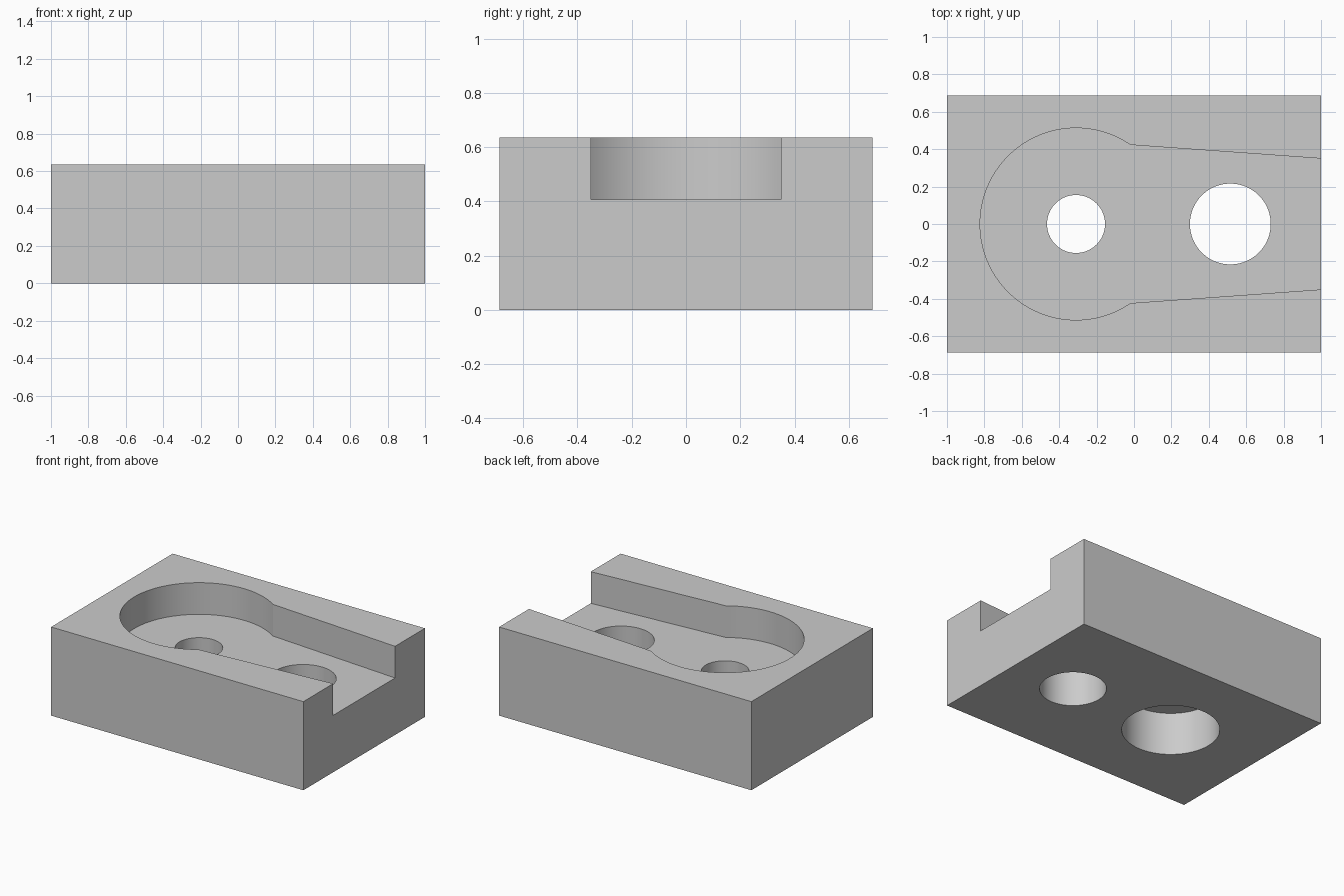
import bpy
import bmesh
from math import acos, cos, sin, pi, radians

if "Cube" in bpy.data.objects:
    bpy.data.objects.remove(bpy.data.objects["Cube"], do_unlink=True)

LENGTH, WIDTH, HEIGHT = 2.0, 1.376, 0.635
FLOOR = 0.408                 # pocket floor height
BORE_X, SLOT_X = -0.31, 0.515  # hole centres
POCKET_R, NECK_X = 0.513, -0.02
MOUTH_HALF = 0.35
OVER = 0.2                    # cutter overshoot

grey = bpy.data.materials.new("plain grey")
grey.use_nodes = True
grey.diffuse_color = (0.6, 0.6, 0.6, 1)
grey.node_tree.nodes["Principled BSDF"].inputs["Base Color"].default_value = (0.6, 0.6, 0.6, 1)


def prism(name, outline, z0, z1):
    """Extrude a counter-clockwise outline from z0 to z1."""
    bm = bmesh.new()
    base = bm.faces.new([bm.verts.new((x, y, z0)) for x, y in outline])
    top = bmesh.ops.extrude_face_region(bm, geom=[base])["geom"]
    bmesh.ops.translate(bm, vec=(0, 0, z1 - z0),
                        verts=[g for g in top if isinstance(g, bmesh.types.BMVert)])
    bmesh.ops.recalc_face_normals(bm, faces=bm.faces)
    mesh = bpy.data.meshes.new(name)
    bm.to_mesh(mesh)
    bm.free()
    mesh.materials.append(grey)
    obj = bpy.data.objects.new(name, mesh)
    bpy.context.collection.objects.link(obj)
    return obj


def arc(cx, radius, start, end, steps):
    return [(cx + radius * cos(start + (end - start) * i / steps),
             radius * sin(start + (end - start) * i / steps)) for i in range(steps + 1)]


def circle(cx, radius):
    return arc(cx, radius, 0, 2 * pi, 96)[:-1]


# Solid block
hx, hy = LENGTH / 2, WIDTH / 2
block = prism("block", [(-hx, -hy), (hx, -hy), (hx, hy), (-hx, hy)], 0, HEIGHT)

# Keyhole pocket: round end plus a tapering channel open at one side
neck_angle = acos((NECK_X - BORE_X) / POCKET_R)
neck_half = POCKET_R * sin(neck_angle)
slope = (MOUTH_HALF - neck_half) / (hx - NECK_X)
end_half = MOUTH_HALF + slope * OVER
pocket = arc(BORE_X, POCKET_R, neck_angle, 2 * pi - neck_angle, 96)
pocket += [(hx + OVER, -end_half), (hx + OVER, end_half)]

# Pocket, two through holes, and a counterbore from beneath
cutters = [
    prism("pocket_cutter", pocket, FLOOR, HEIGHT + OVER),
    prism("small_hole_cutter", circle(BORE_X, 0.155), -OVER, HEIGHT + OVER),
    prism("large_hole_cutter", circle(SLOT_X, 0.216), -OVER, HEIGHT + OVER),
    prism("counterbore_cutter", circle(BORE_X, 0.317), -OVER, 0.306),
]

bpy.ops.object.select_all(action="DESELECT")
bpy.context.view_layer.objects.active = block
block.select_set(True)
for cutter in cutters:
    cutter.hide_render = True
    mod = block.modifiers.new(cutter.name, "BOOLEAN")
    mod.operation = "DIFFERENCE"
    mod.solver = "EXACT"
    mod.object = cutter
    bpy.ops.object.modifier_apply(modifier=mod.name)
    bpy.data.objects.remove(cutter, do_unlink=True)

bpy.ops.object.shade_smooth_by_angle(angle=radians(20))
